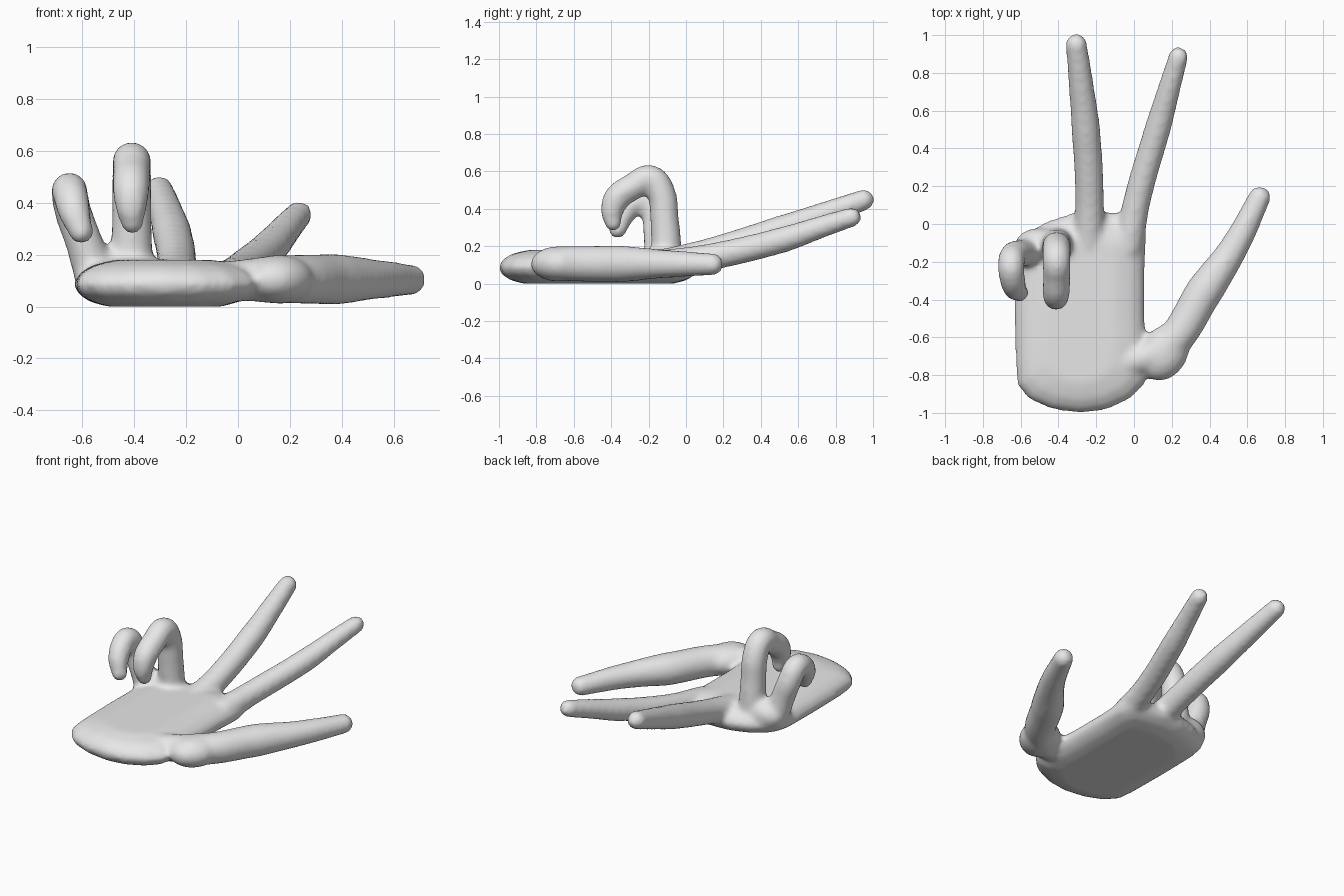
import bpy, bmesh, math

if "Cube" in bpy.data.objects:
    bpy.data.objects.remove(bpy.data.objects["Cube"])

skin = bpy.data.materials.new("light_grey")
skin.diffuse_color = (0.8, 0.8, 0.8, 1)
skin.use_nodes = True
skin.node_tree.nodes["Principled BSDF"].inputs["Base Color"].default_value = skin.diffuse_color
parts = []


def ball(loc, scale, turn=0):
    bpy.ops.mesh.primitive_uv_sphere_add(segments=24, ring_count=16, radius=1, location=loc,
                                         rotation=(0, 0, math.radians(turn)))
    ob = bpy.context.object
    ob.scale = scale
    parts.append(ob)


def finger(name, pts):
    """Tapered tube through (x, y, z, radius) points with rounded ends."""
    cu = bpy.data.curves.new(name, 'CURVE')
    cu.dimensions = '3D'
    cu.bevel_depth = 1.0
    cu.bevel_resolution = 6
    cu.resolution_u = 8
    cu.use_fill_caps = True
    sp = cu.splines.new('BEZIER')
    sp.bezier_points.add(len(pts) - 1)
    for bp, (x, y, z, r) in zip(sp.bezier_points, pts):
        bp.co = (x, y, z)
        bp.radius = r
        bp.handle_left_type = bp.handle_right_type = 'AUTO'
    ob = bpy.data.objects.new(name, cu)
    bpy.context.collection.objects.link(ob)
    bpy.ops.object.select_all(action='DESELECT')
    ob.select_set(True)
    bpy.context.view_layer.objects.active = ob
    bpy.ops.object.convert(target='MESH')
    parts.append(bpy.context.object)
    for x, y, z, r in (pts[0], pts[-1]):
        ball((x, y, z), (r, r, r))


# Palm: outline stacked in layers with rounded rims
outline = [(-.63, -.75), (-.62, -.86), (-.55, -.935), (-.43, -.985), (-.28, -1.005), (-.14, -.985),
           (-.02, -.93), (.06, -.85), (.07, -.70), (.06, -.5), (.06, -.25), (.07, -.05), (.05, .04),
           (-.05, .06), (-.18, .07), (-.33, .06), (-.47, .015), (-.58, -.06), (-.63, -.17), (-.635, -.45)]
layers = [(0, .13), (.02, .06), (.05, .018), (.09, 0), (.13, .025), (.16, .075), (.18, .16)]
cx, cy = -.285, -.47
bm = bmesh.new()
rings = []
for z, inset in layers:
    sx, sy = 1 - inset / .35, 1 - inset / .53
    rings.append([bm.verts.new((cx + (x - cx) * sx, cy + (y - cy) * sy, z)) for x, y in outline])
n = len(outline)
for a, b in zip(rings, rings[1:]):
    for i in range(n):
        j = (i + 1) % n
        bm.faces.new((a[i], a[j], b[j], b[i]))
bm.faces.new(rings[0][::-1])
bm.faces.new(rings[-1])
bmesh.ops.recalc_face_normals(bm, faces=bm.faces[:])
me = bpy.data.meshes.new("palm")
bm.to_mesh(me)
bm.free()
palm = bpy.data.objects.new("palm", me)
bpy.context.collection.objects.link(palm)
parts.append(palm)

# Straight fingers
finger("middle_finger", [(-.24, -.12, .10, .085), (-.235, .12, .165, .077), (-.255, .5, .285, .077),
                         (-.285, .78, .385, .065), (-.305, .95, .447, .057)])
finger("index_finger", [(-.03, -.12, .10, .08), (.015, .12, .14, .073), (.13, .52, .235, .07),
                        (.19, .73, .305, .06), (.235, .885, .355, .053)])

# Curled fingers
finger("ring_finger", [(-.41, -.10, .10, .085), (-.41, -.115, .35, .077), (-.41, -.135, .49, .077),
                       (-.41, -.19, .56, .075), (-.41, -.28, .52, .073), (-.412, -.37, .455, .073),
                       (-.412, -.395, .38, .062), (-.408, -.39, .325, .046)])
finger("little_finger", [(-.55, -.14, .11, .08), (-.595, -.155, .25, .073), (-.64, -.17, .38, .072),
                         (-.65, -.215, .445, .071), (-.645, -.285, .425, .069),
                         (-.63, -.34, .36, .063), (-.605, -.365, .288, .048)])
ball((-.50, -.11, .14), (.13, .09, .09))      # web between the curled fingers

# Thumb and its base muscle
finger("thumb", [(-.06, -.74, .10, .075), (.16, -.66, .105, .095), (.38, -.345, .105, .099),
                 (.535, -.115, .105, .076), (.665, .14, .103, .06)])
ball((.16, -.68, .105), (.125, .16, .095), -30)

# Merge everything into one smooth skin
bpy.ops.object.select_all(action='DESELECT')
for ob in parts:
    ob.select_set(True)
bpy.context.view_layer.objects.active = palm
bpy.ops.object.join()
hand = bpy.context.object
hand.name = "hand"
hand.data.materials.clear()
hand.data.materials.append(skin)
rm = hand.modifiers.new("skin", 'REMESH')
rm.mode = 'VOXEL'
rm.voxel_size = 0.017
rm.use_smooth_shade = True
sm = hand.modifiers.new("soften", 'SMOOTH')
sm.factor = 0.5
sm.iterations = 8
